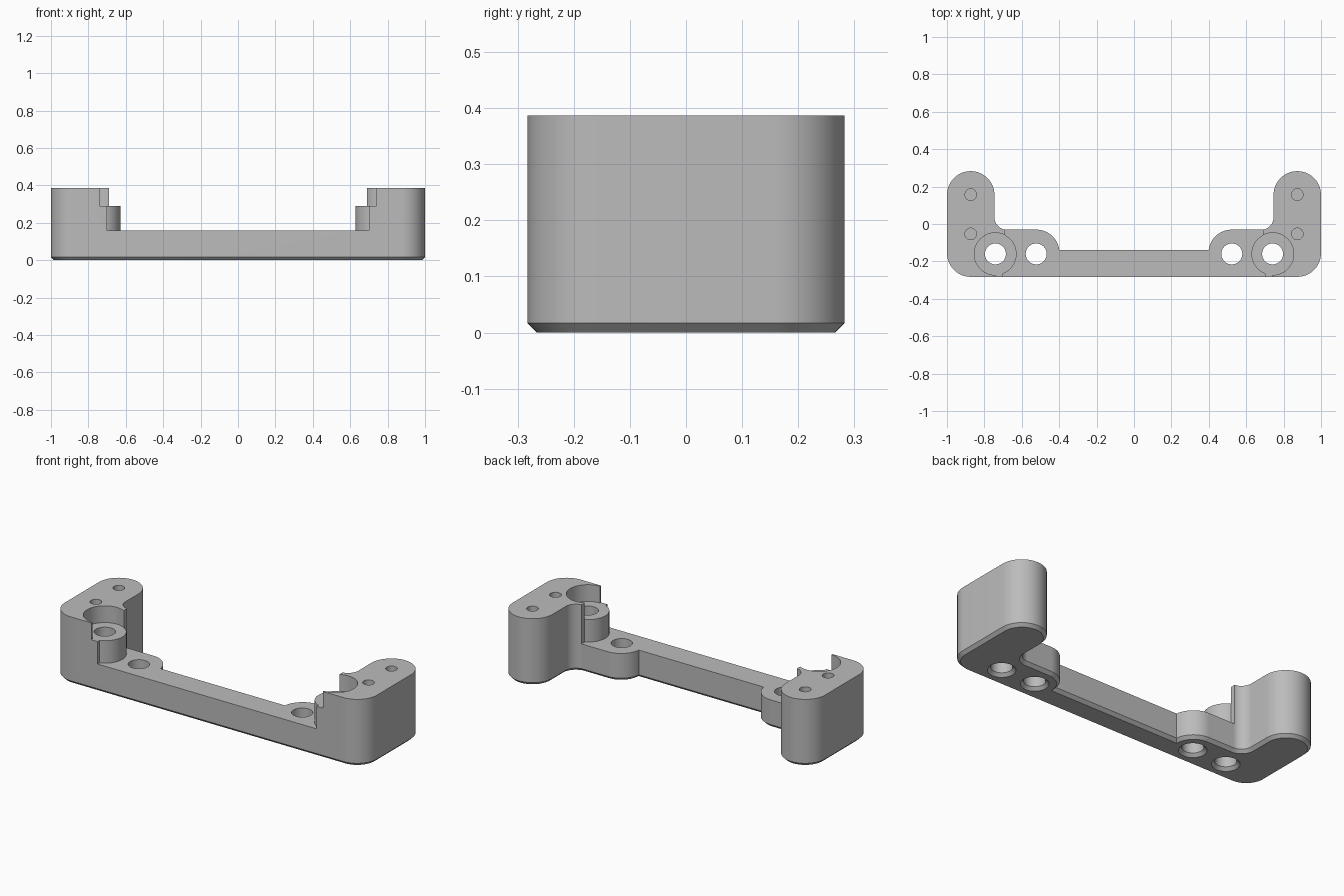
import bpy, bmesh, math
from mathutils import Vector

if "Cube" in bpy.data.objects:
    bpy.data.objects.remove(bpy.data.objects["Cube"])

BASE_Z, BOSS_Z, TOP_Z, CHAMFER = 0.16, 0.29, 0.387, 0.017
BOSS, LUG = (0.741, -0.16), (0.523, -0.16)
BOSS_R, HOLE_R, SCREW_R = 0.113, 0.056, 0.031


def arc(c, r, a0, a1, n=16):
    return [(c[0] + r * math.cos(math.radians(a0 + (a1 - a0) * i / n)),
             c[1] + r * math.sin(math.radians(a0 + (a1 - a0) * i / n))) for i in range(n + 1)]


def circle(c, r, n=48):
    return arc(c, r, 0, 360, n)[:-1]


def flip(pts):
    return [(-x, y) for x, y in reversed(pts)]


def inset(pts, d):
    """Move a counter-clockwise outline inward with mitred corners."""
    out = []
    for i, p in enumerate(pts):
        p = Vector(p)
        a = (p - Vector(pts[i - 1])).normalized()
        b = (Vector(pts[(i + 1) % len(pts)]) - p).normalized()
        na, nb = Vector((-a.y, a.x)), Vector((-b.y, b.x))
        out.append(tuple(p + (na + nb) * d / (1 + na.dot(nb))))
    return out


def loft(name, *levels):
    """Closed solid through matching outlines at given heights."""
    bm = bmesh.new()
    rings = [[bm.verts.new((x, y, z)) for x, y in pts] for pts, z in levels]
    n = len(rings[0])
    for lo, hi in zip(rings, rings[1:]):
        for i in range(n):
            j = (i + 1) % n
            bm.faces.new((lo[i], lo[j], hi[j], hi[i]))
    bm.faces.new(rings[0][::-1])
    bm.faces.new(rings[-1])
    bmesh.ops.recalc_face_normals(bm, faces=bm.faces)
    me = bpy.data.meshes.new(name)
    bm.to_mesh(me)
    bm.free()
    ob = bpy.data.objects.new(name, me)
    bpy.context.collection.objects.link(ob)
    return ob


# Bracket body: rounded towers, inner fillets, lugs and bar, chamfered underneath
half = (arc((0.873, -0.1555), 0.127, -90, 0) + arc((0.873, 0.1555), 0.127, 0, 180, 32)
        + arc((0.681, 0.035), 0.065, 0, -90) + arc((0.523, -0.155), 0.125, 90, 173))
outline = half + flip(half)
body = loft("mounting_bracket", (inset(outline, CHAMFER), 0), (outline, CHAMFER), (outline, TOP_Z))

# Open space between the towers, leaving the round bosses
edge = [(0.701, -0.5)] + arc(BOSS, BOSS_R, 249.3, 116.8, 28) + [(0.69, 0.5)]
gap = edge + flip(edge)
cutters = [loft("gap_cutter", (gap, BASE_Z), (gap, 0.6))]

# Screw-head recess, open towards the front and the middle
recess = arc(BOSS, BOSS_R, -90, 116.8, 40) + [(0.6, -0.059), (0.6, -0.4), (BOSS[0], -0.4)]
for mirror in (False, True):
    side = flip if mirror else list
    cutters.append(loft("recess_cutter", (side(recess), BOSS_Z), (side(recess), 0.6)))
    # Through holes with a chamfered lower rim
    for c in (BOSS, LUG):
        wide, bore = side(circle(c, HOLE_R + CHAMFER + 0.01)), side(circle(c, HOLE_R))
        cutters.append(loft("hole_cutter", (wide, -0.01), (bore, CHAMFER), (bore, 0.6)))
    # Blind screw holes in the tower tops
    for y in (0.157, -0.053):
        ring = side(circle((0.873, y), SCREW_R, 32))
        cutters.append(loft("screw_hole_cutter", (ring, 0.13), (ring, 0.6)))

bpy.context.view_layer.objects.active = body
body.select_set(True)
for cutter in cutters:
    cutter.hide_render = True
    mod = body.modifiers.new("cut", 'BOOLEAN')
    mod.operation, mod.solver, mod.object = 'DIFFERENCE', 'EXACT', cutter
    bpy.ops.object.modifier_apply(modifier=mod.name)
    bpy.data.objects.remove(cutter)

# Plain grey finish
grey = bpy.data.materials.new("grey")
grey.diffuse_color = (0.5, 0.5, 0.5, 1)
grey.use_nodes = True
grey.node_tree.nodes["Principled BSDF"].inputs["Base Color"].default_value = grey.diffuse_color
body.data.materials.clear()
body.data.materials.append(grey)
bpy.ops.object.shade_smooth_by_angle(angle=math.radians(30))
